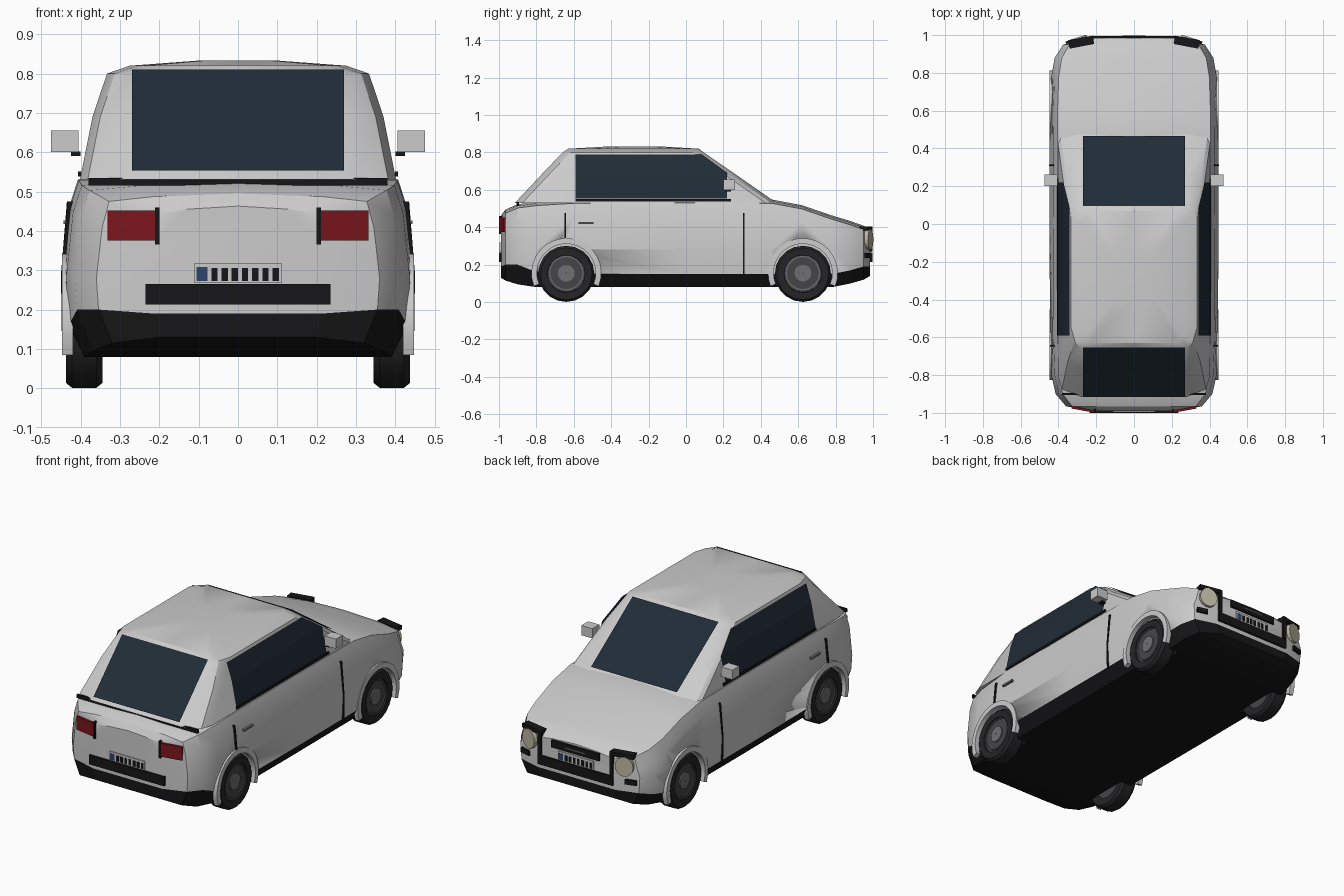
import bpy, bmesh
from math import sin, cos, pi, radians
from mathutils import Vector

if "Cube" in bpy.data.objects:
    bpy.data.objects.remove(bpy.data.objects["Cube"])


def material(name, rgb):
    m = bpy.data.materials.new(name)
    m.diffuse_color = (*rgb, 1)
    m.use_nodes = True
    m.node_tree.nodes["Principled BSDF"].inputs["Base Color"].default_value = m.diffuse_color
    return m


BLACK = material("black", (.008, .008, .009))
RUBBER = material("rubber", (.018, .018, .02))
GLASS = material("glass", (.015, .025, .038))
RED = material("red", (.2, .008, .012))
CREAM = material("cream", (.5, .47, .36))
BLUE = material("blue", (.03, .06, .15))
RIM = material("rim", (.06, .06, .065))
HUB = material("hub", (.16, .16, .17))


def build(name, verts, faces, mat=None, smooth=False):
    bm = bmesh.new()
    vs = [bm.verts.new(v) for v in verts]
    for f in faces:
        bm.faces.new([vs[i] for i in f])
    bmesh.ops.recalc_face_normals(bm, faces=bm.faces)
    me = bpy.data.meshes.new(name)
    bm.to_mesh(me)
    bm.free()
    ob = bpy.data.objects.new(name, me)
    bpy.context.collection.objects.link(ob)
    if mat:
        me.materials.append(mat)
    if smooth:
        bpy.ops.object.select_all(action='DESELECT')
        ob.select_set(True)
        bpy.context.view_layer.objects.active = ob
        bpy.ops.object.shade_smooth_by_angle(angle=radians(28))
    return ob


def loft(name, rings, mat=None, smooth=False, loop=False):
    """Skin closed rings; cap the ends unless the rings form a loop."""
    n, m = len(rings[0]), len(rings)
    faces = []
    for r in range(m if loop else m - 1):
        a, b = r * n, (r + 1) % m * n
        faces += [(a + i, a + (i + 1) % n, b + (i + 1) % n, b + i) for i in range(n)]
    if not loop:
        faces += [tuple(range(n)), tuple(range((m - 1) * n, m * n))]
    return build(name, [v for r in rings for v in r], faces, mat, smooth)


def mirrored(half):
    """Half outline from centre line to centre line, closed across x = 0."""
    return half + [(-x, v) for x, v in reversed(half[1:-1])]


def panel(name, p0, p1, z0, z1, t, mat=None):
    """Upright slab standing on the plan line p0-p1, t thick."""
    a, b = Vector(p0), Vector(p1)
    d = (b - a).normalized()
    n = Vector((-d.y, d.x)) * t / 2
    plan = [a - n, b - n, b + n, a + n]
    return loft(name, [[(p.x, p.y, z) for p in plan] for z in (z0, z1)], mat)


def lathe(name, profile, s, y, z, mat=None, a0=0, a1=2 * pi, seg=20):
    """Turn a closed (radius, x) profile about an axle along x."""
    full = a1 - a0 > 6.28
    rings = []
    for i in range(seg if full else seg + 1):
        a = a0 + (a1 - a0) * i / seg
        rings.append([(s * x, y + r * cos(a), z + r * sin(a)) for r, x in profile])
    return loft(name, rings, mat, True, full)


# Lower body and black skirt: y, half width, top, paint edge, floor
SECTIONS = [
    (-.99, .22, .455, .19, .13), (-.965, .36, .487, .2, .115), (-.9, .415, .515, .2, .095),
    (-.8, .437, .528, .16, .08), (-.6, .445, .54, .15, .08), (0, .447, .543, .15, .08),
    (.46, .446, .54, .15, .08), (.62, .444, .51, .15, .08), (.78, .438, .455, .15, .08),
    (.88, .42, .425, .17, .10), (.95, .375, .4, .19, .12), (.985, .25, .375, .19, .14)]
body_rings, skirt_rings = [], []
for y, w, t, zl, zb in SECTIONS:
    half = [(0, t + .008), (.6 * w, t), (.91 * w, t - .012), (.96 * w, t - .08),
            (w, .28), (.985 * w, zl), (0, zl)]
    body_rings.append([(x, y, z) for x, z in mirrored(half)])
    half = [(0, zl), (.985 * w, zl), (.89 * w, zb), (0, zb)]
    skirt_rings.append([(x, y, z) for x, z in mirrored(half)])
body = loft("lower_body", body_rings, None, True)
skirt = loft("lower_skirt", skirt_rings, BLACK)

# Cabin: height, half width, rear y, front y
cabin_rings = []
for z, w, yb, yf in [(.53, .402, -.915, .485), (.69, .37, -.765, .255), (.80, .333, -.66, .095),
                     (.82, .275, -.63, .07), (.833, .1, -.4, -.15)]:
    c = min(.28, w * .85)
    half = [(0, yb), (c, yb), (w - .02, yb + .04), (w, yb + .11),
            (w, yf - .06), (w - .015, yf - .03), (c, yf), (0, yf)]
    cabin_rings.append([(x, y, z) for x, y in mirrored(half)])
loft("cabin", cabin_rings, None, True)

# Windows
for name, y0, y1 in [("rear_window", -.655, -.912), ("windscreen", .094, .467)]:
    build(name, [(-.27, y0, .81), (.27, y0, .81), (.27, y1, .553), (-.27, y1, .553)],
          [(0, 1, 2, 3)], GLASS)

WHEELS = [(-.64, .155), (.625, .155)]
TYRE = [(.095, .35), (.138, .345), (.15, .36), (.15, .422), (.138, .437), (.1, .435)]
for s, side in ((1, "right"), (-1, "left")):
    # Side window, sill trim, mirror, door seams and handle
    rows = [(.402, .553, .22), (.374, .69, .22), (.342, .788, .085)]
    verts = [(s * x, y, z) for x, z, yf in rows for y in (-.59, yf)]
    build(side + "_side_window", verts, [(0, 1, 3, 2), (2, 3, 5, 4)], GLASS)
    panel(side + "_window_trim", (s * .403, -.59), (s * .403, .24), .538, .551, .008, BLACK)
    panel(side + "_mirror", (s * .44, .2), (s * .44, .262), .6, .655, .07)
    panel(side + "_mirror_stalk", (s * .4, .225), (s * .425, .225), .59, .602, .03, BLACK)
    for i, (y, z0) in enumerate([(-.645, .33), (.31, .14)]):
        loft(f"{side}_door_seam_{i}",
             [[(s * x, y + d, z) for x, d in ((.41, -.004), (.41, .004), (o, .004), (o, -.004))]
              for z, o in ((z0, .448), (.29, .45), (.475, .435))] if z0 < .29 else
             [[(s * x, y + d, z) for x, d in ((.41, -.004), (.41, .004), (o, .004), (o, -.004))]
              for z, o in ((z0, .447), (.475, .433))], BLACK)
    panel(side + "_door_handle", (s * .437, -.575), (s * .437, -.495), .417, .427, .014, HUB)

    # Wheels and arch lips
    for (y, z), end in zip(WHEELS, ("rear", "front")):
        tag = f"{side}_{end}_"
        lathe(tag + "tyre", TYRE, s, y, z - .004, RUBBER)
        for part, r0, r1, x0, x1, m in [("rim", .002, .102, .355, .425, RIM),
                                        ("rim_ring", .086, .092, .42, .43, HUB),
                                        ("hub", .002, .045, .42, .432, HUB)]:
            lathe(tag + part, [(r0, x0), (r1, x0), (r1, x1), (r0, x1)], s, y, z, m)
        lathe(tag + "arch_lip", [(.157, .42), (.157, .448), (.187, .447), (.187, .42)],
              s, y, z, None, radians(-22), radians(202), 18)
        cut = lathe(tag + "arch_cutter", [(.001, .33), (.16, .33), (.16, .6), (.001, .6)], s, y, z)
        cut.hide_render = True
        cut.hide_viewport = True
        for ob in (body, skirt):
            mod = ob.modifiers.new("arch", 'BOOLEAN')
            mod.operation, mod.object, mod.solver = 'DIFFERENCE', cut, 'EXACT'

    # Tail lights
    panel(side + "_tail_light", (s * .208, -.988), (s * .33, -.966), .375, .452, .022, RED)
    panel(side + "_tail_strip", (s * .2, -.99), (s * .211, -.99), .365, .46, .022, BLACK)

    # Headlights with brow, inner strip and fog lamp
    panel(side + "_headlight_strip", (s * .215, .985), (s * .235, .985), .27, .405, .022, BLACK)
    panel(side + "_headlight_brow", (s * .215, .975), (s * .345, .95), .382, .405, .045, BLACK)
    panel(side + "_fog_lamp", (s * .3, .973), (s * .36, .956), .235, .262, .02, BLACK)
    ux, uy = cos(.3), sin(.3)
    disc = [(s * (.295 + .05 * cos(a) * ux), .968 - .05 * cos(a) * uy, .335 + .055 * sin(a))
            for a in (2 * pi * i / 16 for i in range(16))]
    loft(side + "_headlight", [[(x + s * uy * d, y + ux * d, z) for x, y, z in disc]
                               for d in (-.015, .02)], CREAM)

# Bumpers, plates and grille
for end, e, y in (("rear", -1, -.99), ("front", 1, .985)):
    panel(end + "_bumper", (-.235, y), (.235, y), .213, .265, .022, BLACK)
    panel(end + "_plate", (-.11, y), (.11, y), .268, .318, .012)
    panel(end + "_plate_band", (e * .105, y + e * .002), (e * .078, y + e * .002),
          .272, .308, .012, BLUE)
    for i in range(7):
        x = e * (.06 - i * .026)
        panel(f"{end}_plate_bar_{i}", (x - .008, y + e * .002), (x + .008, y + e * .002),
              .273, .306, .012, BLACK)
panel("grille", (-.15, .985), (.15, .985), .33, .372, .022, BLACK)
panel("grille_bar", (-.06, .99), (.06, .99), .348, .354, .018, HUB)
panel("rear_lip", (-.38, -.9), (.38, -.9), .515, .535, .012, BLACK)
